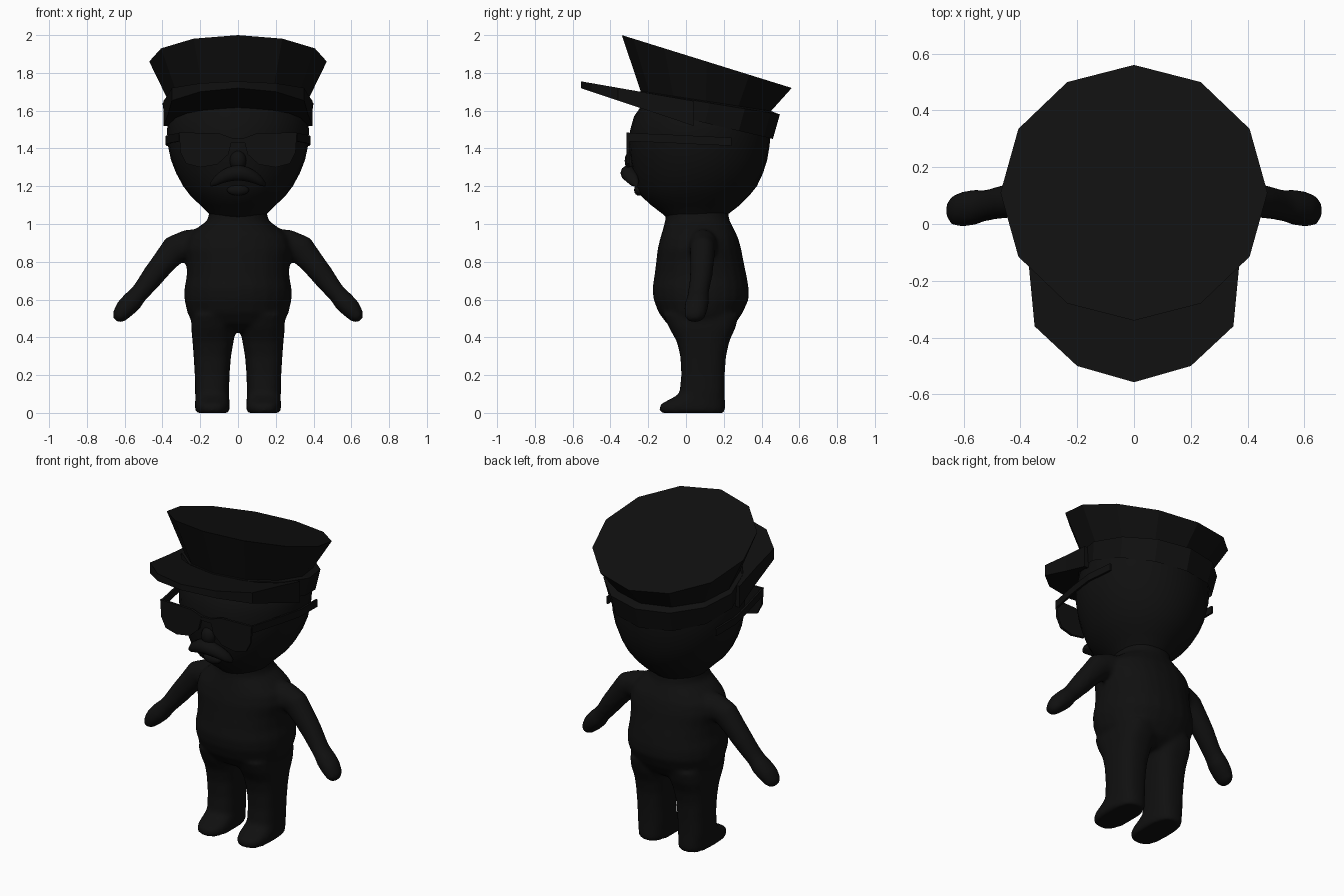
import bpy, bmesh, math
from mathutils import Vector

if "Cube" in bpy.data.objects:
    bpy.data.objects.remove(bpy.data.objects["Cube"])

black = bpy.data.materials.new("black")
black.diffuse_color = (0.005, 0.005, 0.005, 1)
black.use_nodes = True
black.node_tree.nodes["Principled BSDF"].inputs["Base Color"].default_value = black.diffuse_color


def finish(bm, name, smooth=None):
    bmesh.ops.recalc_face_normals(bm, faces=bm.faces)
    me = bpy.data.meshes.new(name)
    bm.to_mesh(me)
    bm.free()
    me.materials.append(black)
    ob = bpy.data.objects.new(name, me)
    bpy.context.collection.objects.link(ob)
    if smooth:
        bpy.ops.object.select_all(action='DESELECT')
        bpy.context.view_layer.objects.active = ob
        ob.select_set(True)
        bpy.ops.object.shade_smooth_by_angle(angle=math.radians(smooth))
    return ob


def loft(bm, rings, caps=True):
    vs = [[bm.verts.new(p) for p in r] for r in rings]
    n = len(vs[0])
    for a, b in zip(vs, vs[1:]):
        for i in range(n):
            j = (i + 1) % n
            bm.faces.new((a[i], a[j], b[j], b[i]))
    if caps:
        bm.faces.new(vs[0])
        bm.faces.new(vs[-1])


def ring(z, cx, rx, y0, y1, n=24, power=1.0, slope=0.0):
    """Ellipse between y0 and y1; slope tilts it about y = 0.11."""
    pts = []
    for i in range(n):
        a = 2 * math.pi * i / n
        c, s = math.cos(a), math.sin(a)
        c = math.copysign(abs(c) ** power, c)
        s = math.copysign(abs(s) ** power, s)
        y = (y0 + y1) / 2 + s * (y1 - y0) / 2
        pts.append(Vector((cx + rx * c, y, z + slope * (y - 0.11))))
    return pts


def prism(bm, lower, upper):
    loft(bm, [lower, upper])


# Body: torso, legs and arms fused into one smooth skin
bm = bmesh.new()
torso = [(0.43, .17, -.03, .20), (0.47, .24, -.10, .26), (0.53, .268, -.145, .30),
         (0.60, .284, -.172, .332), (0.66, .284, -.178, .332), (0.72, .272, -.168, .322),
         (0.80, .272, -.158, .305), (0.87, .285, -.15, .292), (0.93, .27, -.135, .275),
         (0.98, .215, -.12, .25), (1.02, .16, -.11, .23), (1.08, .15, -.105, .22)]
loft(bm, [ring(z, 0, rx, a, b, power=.9) for z, rx, a, b in torso])
leg = [(0.0, .135, .086, -.13, .20), (0.015, .135, .092, -.142, .208),
       (0.045, .136, .092, -.138, .208), (0.075, .136, .09, -.08, .206),
       (0.10, .137, .09, -.035, .204), (0.20, .137, .092, -.025, .205),
       (0.30, .136, .099, -.03, .212), (0.38, .132, .109, -.05, .23),
       (0.45, .13, .118, -.09, .262), (0.52, .13, .115, -.12, .28)]
arm = [(.16, .09, .90, .08, .08), (.27, .09, .89, .08, .075), (.335, .088, .865, .078, .068),
       (.39, .085, .80, .066, .064), (.45, .08, .725, .06, .06), (.50, .07, .66, .052, .056),
       (.53, .064, .625, .049, .056), (.56, .06, .59, .056, .063), (.60, .052, .55, .053, .063),
       (.63, .048, .51, .04, .055), (.645, .046, .488, .02, .03)]
for s in (-1, 1):
    loft(bm, [ring(z, s * cx, rx, a, b, power=.75) for z, cx, rx, a, b in leg])
    rings = []
    for k, (x, y, z, r, ry) in enumerate(arm):
        p, q = arm[max(k - 1, 0)], arm[min(k + 1, len(arm) - 1)]
        t = Vector((q[0] - p[0], q[2] - p[2])).normalized()
        rings.append([Vector((s * (x - t.y * r * math.cos(a)), y + ry * math.sin(a),
                              z + t.x * r * math.cos(a)))
                      for a in [2 * math.pi * i / 16 for i in range(16)]])
    loft(bm, rings)
body = finish(bm, "body", 60)
m = body.modifiers.new("fuse", 'REMESH')
m.mode = 'VOXEL'
m.voxel_size = 0.014
m.use_smooth_shade = True
m = body.modifiers.new("soften", 'SMOOTH')
m.factor = 0.5
m.iterations = 5

# Head
bm = bmesh.new()
head = [(1.02, .13, -.09, .20), (1.05, .15, -.12, .22), (1.10, .20, -.185, .285),
        (1.15, .252, -.24, .335), (1.20, .29, -.265, .375), (1.27, .328, -.282, .408),
        (1.34, .355, -.295, .43), (1.42, .372, -.302, .443), (1.50, .376, -.295, .448),
        (1.57, .365, -.275, .44), (1.62, .32, -.24, .36)]
loft(bm, [ring(z, 0, rx, a, b, 28) for z, rx, a, b in head])
finish(bm, "head", 50)

# Cap: flaring band, tilted twelve-sided crown
bm = bmesh.new()
loft(bm, [ring(1.533, 0, .385, -.26, .46, 12, slope=-.236),
          ring(1.643, 0, .40, -.245, .497, 12, slope=-.163),
          ring(1.65, 0, .368, -.24, .45, 12, slope=-.153)], caps=False)
finish(bm, "cap_band")
bm = bmesh.new()
loft(bm, [ring(1.65, 0, .368, -.24, .45, 12, slope=-.153),
          ring(1.86, 0, .47, -.34, .56, 12, slope=-.311)], caps=False)
bm.verts.ensure_lookup_table()
bm.faces.new(bm.verts[12:])
finish(bm, "cap_crown")

# Cap peak: crescent plate, thinner toward its tip
bm = bmesh.new()
outer = [(.395, .04), (.37, -.15), (.35, -.36), (.20, -.50), (0, -.557)]
inner = [(.36, .04), (.335, -.08), (.27, -.16), (.18, -.21), (0, -.25)]
outer += [(-x, y) for x, y in outer[-2::-1]]
inner += [(-x, y) for x, y in inner[-2::-1]]
low = lambda p: Vector((p[0], p[1], 1.62 - .335 * (p[1] + .26)))
top = lambda p: Vector((p[0], p[1], 1.70 - .175 * (p[1] + .24)))
loft(bm, [[low(i), low(o), top(o), top(i)] for i, o in zip(inner, outer)])
finish(bm, "cap_peak")

# Glasses: flat lenses, bridge and side arms
lens = [(.03, 1.455), (.10, 1.48), (.312, 1.485), (.305, 1.38), (.275, 1.32),
        (.20, 1.30), (.11, 1.315), (.05, 1.37)]
bm = bmesh.new()
for s in (-1, 1):
    prism(bm, [Vector((s * x, -.30, z)) for x, z in lens],
          [Vector((s * x, -.315, z)) for x, z in lens])
bridge = [(-.04, 1.43), (.04, 1.43), (.04, 1.455), (-.04, 1.455)]
prism(bm, [Vector((x, -.30, z)) for x, z in bridge], [Vector((x, -.314, z)) for x, z in bridge])
finish(bm, "glasses_lenses")
bm = bmesh.new()
for s in (-1, 1):
    loft(bm, [[Vector((s * (x + dx), y, z + dz))
               for dx, dz in ((0, -.022), (.012, -.022), (.012, .022), (0, .022))]
              for x, y, z in ((.30, -.305, 1.46), (.345, -.10, 1.452),
                              (.373, .06, 1.444), (.365, .24, 1.436))])
finish(bm, "glasses_arms")

# Moustache: drooping tapered tube
bm = bmesh.new()
rings = []
for k in range(13):
    u = -1 + k / 6
    r = .012 + .03 * (1 - u * u) ** .5
    c = Vector((.145 * u, -.305 + .04 * u * u, 1.27 - .06 * u * u))
    rings.append([c + Vector((0, r * math.cos(a), r * math.sin(a)))
                  for a in [2 * math.pi * i / 10 for i in range(10)]])
loft(bm, rings)
finish(bm, "moustache", 50)

# Nose and lower lip
for name, c, size in (("nose", (0, -.285, 1.335), (.045, .04, .055)),
                      ("lip", (0, -.25, 1.18), (.06, .025, .03))):
    bm = bmesh.new()
    bmesh.ops.create_uvsphere(bm, u_segments=14, v_segments=8, radius=1)
    bmesh.ops.scale(bm, vec=size, verts=bm.verts)
    bmesh.ops.translate(bm, vec=c, verts=bm.verts)
    finish(bm, name, 60)
